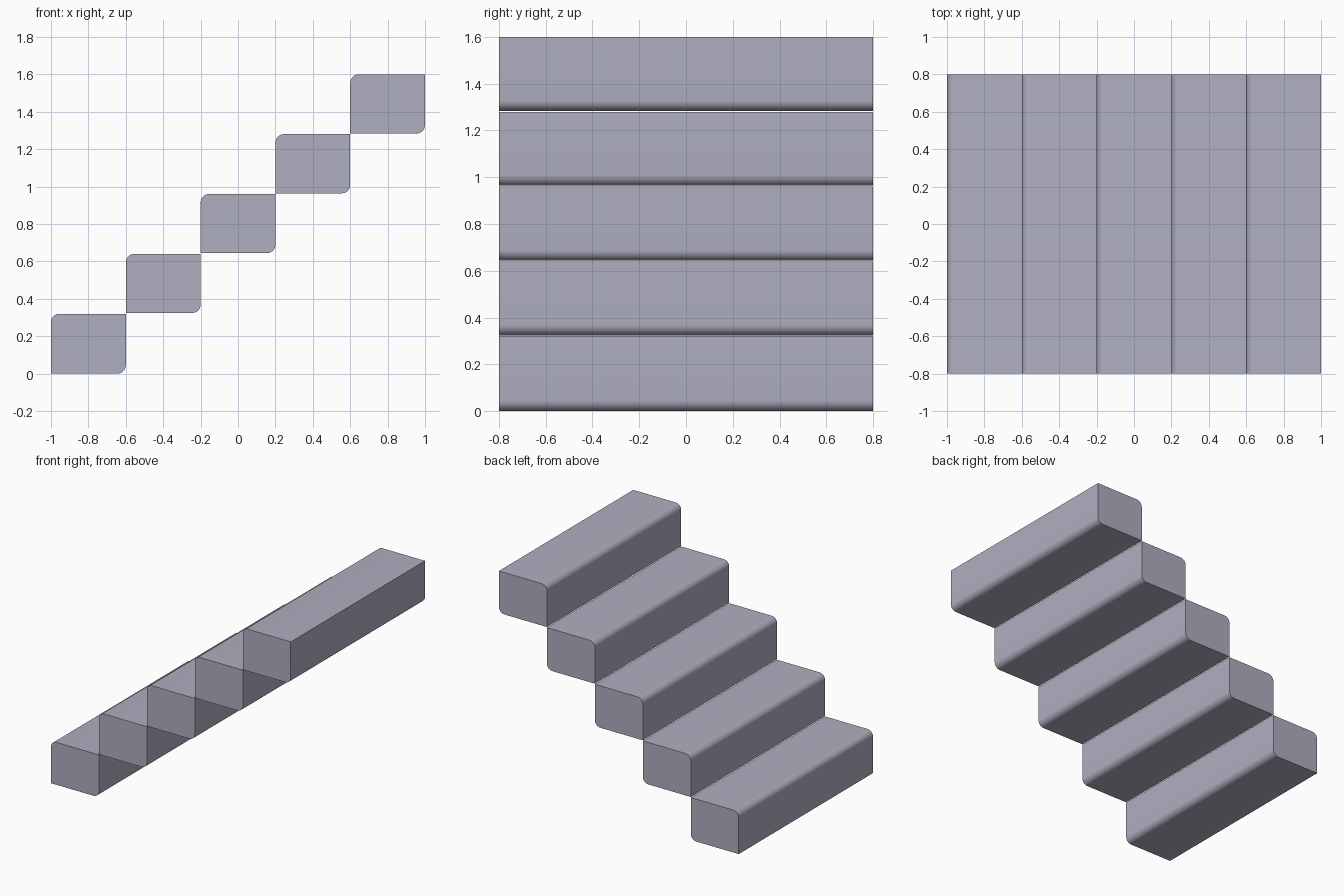
import bpy, bmesh, math

if "Cube" in bpy.data.objects:
    bpy.data.objects.remove(bpy.data.objects["Cube"])

STEPS, RUN, RISE, HALF, R, SEG = 5, 0.4, 0.32, 0.8, 0.045, 8

mat = bpy.data.materials.new("lavender grey")
mat.diffuse_color = (0.43, 0.43, 0.53, 1)
mat.use_nodes = True
mat.node_tree.nodes["Principled BSDF"].inputs["Base Color"].default_value = mat.diffuse_color


def arc(cx, cz, start, end):
    """Points of a quarter circle for a rounded corner."""
    return [(cx + R * math.cos(math.radians(a)), cz + R * math.sin(math.radians(a)))
            for a in (start + (end - start) * i / SEG for i in range(SEG + 1))]


def add_step(i):
    x0, z0 = -1 + i * RUN, i * RISE
    x1, z1 = x0 + RUN, z0 + RISE
    if i:
        z0 += 0.004  # thin gap over the step below
    # Profile: rounded nosing and rounded lower back edge, other corners sharp
    profile = ([(x0, z0)] + arc(x1 - R, z0 + R, -90, 0)
               + [(x1, z1)] + arc(x0 + R, z1 - R, 90, 180))
    bm = bmesh.new()
    face = bm.faces.new([bm.verts.new((x, -HALF, z)) for x, z in profile])
    out = bmesh.ops.extrude_face_region(bm, geom=[face])
    verts = [v for v in out["geom"] if isinstance(v, bmesh.types.BMVert)]
    bmesh.ops.translate(bm, verts=verts, vec=(0, 2 * HALF, 0))
    bmesh.ops.recalc_face_normals(bm, faces=bm.faces)
    mesh = bpy.data.meshes.new(f"step_{i + 1}")
    bm.to_mesh(mesh)
    bm.free()
    mesh.materials.append(mat)
    obj = bpy.data.objects.new(f"step_{i + 1}", mesh)
    bpy.context.collection.objects.link(obj)
    bpy.ops.object.select_all(action='DESELECT')
    obj.select_set(True)
    bpy.context.view_layer.objects.active = obj
    bpy.ops.object.shade_smooth_by_angle(angle=math.radians(30))


# Five identical treads climbing towards +x
for i in range(STEPS):
    add_step(i)
